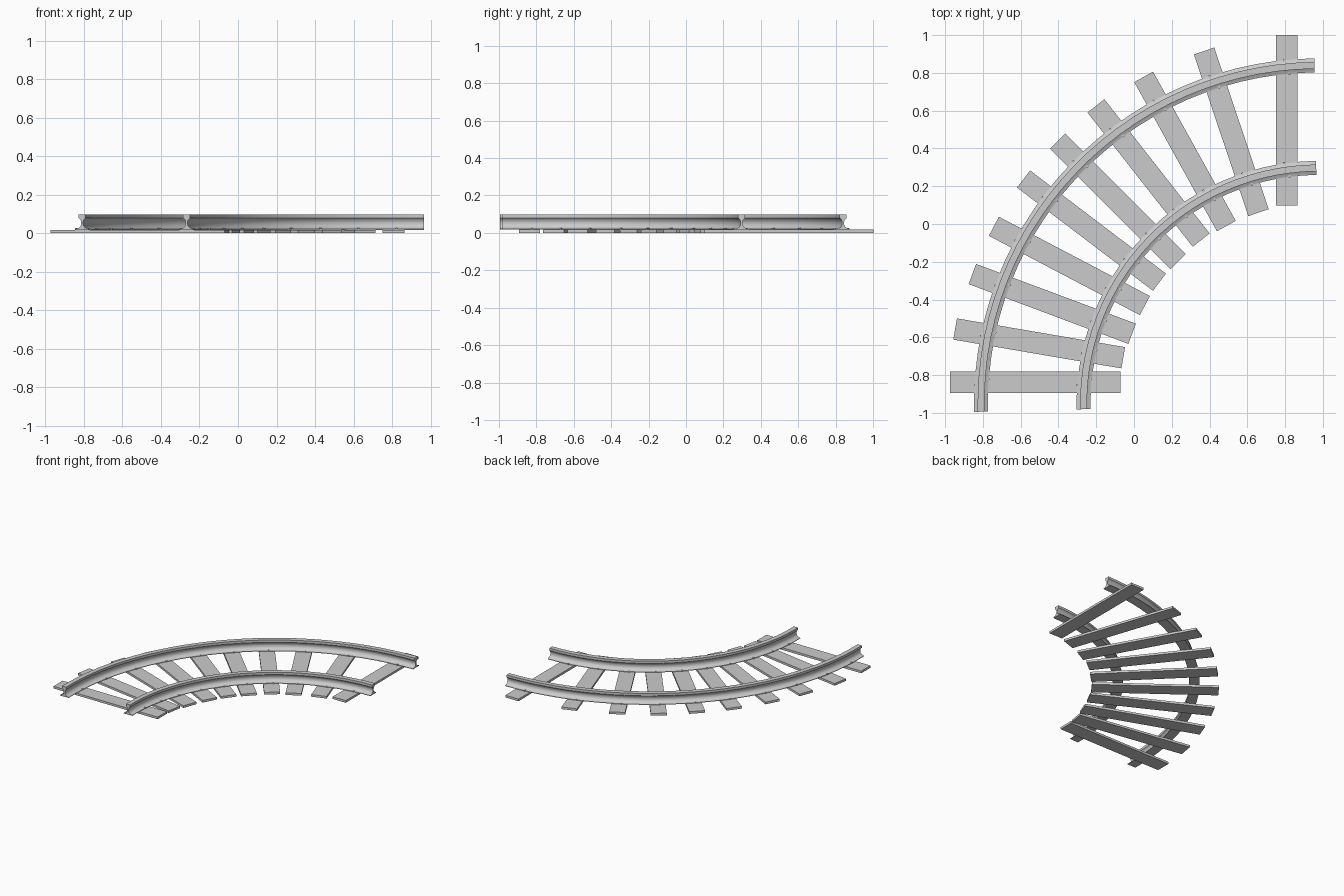
import bpy, bmesh
from math import radians, cos, sin
from mathutils import Matrix, Vector

if "Cube" in bpy.data.objects:
    bpy.data.objects.remove(bpy.data.objects["Cube"])

CENTRE = Vector((0.98, -0.95, 0))
R_OUT, R_IN = 1.79, 1.247
TIE_TOP = 0.017


def make_object(name, bm, smooth=False):
    bmesh.ops.recalc_face_normals(bm, faces=bm.faces)
    me = bpy.data.meshes.new(name)
    bm.to_mesh(me)
    bm.free()
    ob = bpy.data.objects.new(name, me)
    bpy.context.collection.objects.link(ob)
    if smooth:
        bpy.ops.object.select_all(action='DESELECT')
        ob.select_set(True)
        bpy.context.view_layer.objects.active = ob
        bpy.ops.object.shade_smooth_by_angle(angle=radians(30))
    return ob


def add_box(bm, size, matrix):
    bmesh.ops.create_cube(bm, size=1.0, matrix=matrix @ Matrix.Diagonal((*size, 1)))


# Rail cross-section: flat foot, thin curved web, squared head
HALF = [(0.037, TIE_TOP), (0.037, 0.021), (0.020, 0.026), (0.010, 0.034),
        (0.005, 0.046), (0.005, 0.058), (0.009, 0.070), (0.018, 0.079),
        (0.018, 0.097)]
PROFILE = HALF + [(-x, z) for x, z in reversed(HALF)]


def rail(name, radius, a0, a1, steps=28):
    bm = bmesh.new()
    rings = []
    for i in range(steps + 1):
        a = radians(a0 + (a1 - a0) * i / steps)
        rings.append([bm.verts.new(CENTRE + Vector(((radius + o) * cos(a),
                                                    (radius + o) * sin(a), z)))
                      for o, z in PROFILE])
    n = len(PROFILE)
    for r0, r1 in zip(rings, rings[1:]):
        for j in range(n):
            k = (j + 1) % n
            bm.faces.new((r0[j], r0[k], r1[k], r1[j]))
    bm.faces.new(rings[0])
    bm.faces.new(rings[-1])
    return make_object(name, bm, smooth=True)


rail("outer_rail", R_OUT, 90.8, 181.4)
rail("inner_rail", R_IN, 90.7, 181.4)

# Cross ties: centre x, centre y, turn in degrees
TIES = [(-0.522, -0.837, 0), (-0.502, -0.632, -9.7), (-0.433, -0.423, -20.5),
        (-0.342, -0.222, -27.7), (-0.225, -0.035, -37.2), (-0.085, 0.12, -45),
        (0.077, 0.27, -51.9), (0.27, 0.384, -61), (0.515, 0.488, -71.4),
        (0.808, 0.55, -90)]

spikes = bmesh.new()
for i, (x, y, turn) in enumerate(TIES):
    place = Matrix.Translation((x, y, 0)) @ Matrix.Rotation(radians(turn), 4, 'Z')
    bm = bmesh.new()
    add_box(bm, (0.903, 0.114, TIE_TOP), place @ Matrix.Translation((0, 0, TIE_TOP / 2)))
    make_object(f"tie_{i + 1}", bm)

    # Small spikes clamping both edges of each rail foot, slightly staggered
    radial = (Vector((x, y, 0)) - CENTRE)
    for radius in (R_OUT, R_IN):
        for side in (-1, 1):
            d = radial.length - radius
            local = Matrix.Translation((d + side * 0.034, side * 0.015, 0.02))
            add_box(spikes, (0.014, 0.010, 0.012), place @ local)
make_object("rail_spikes", spikes)
